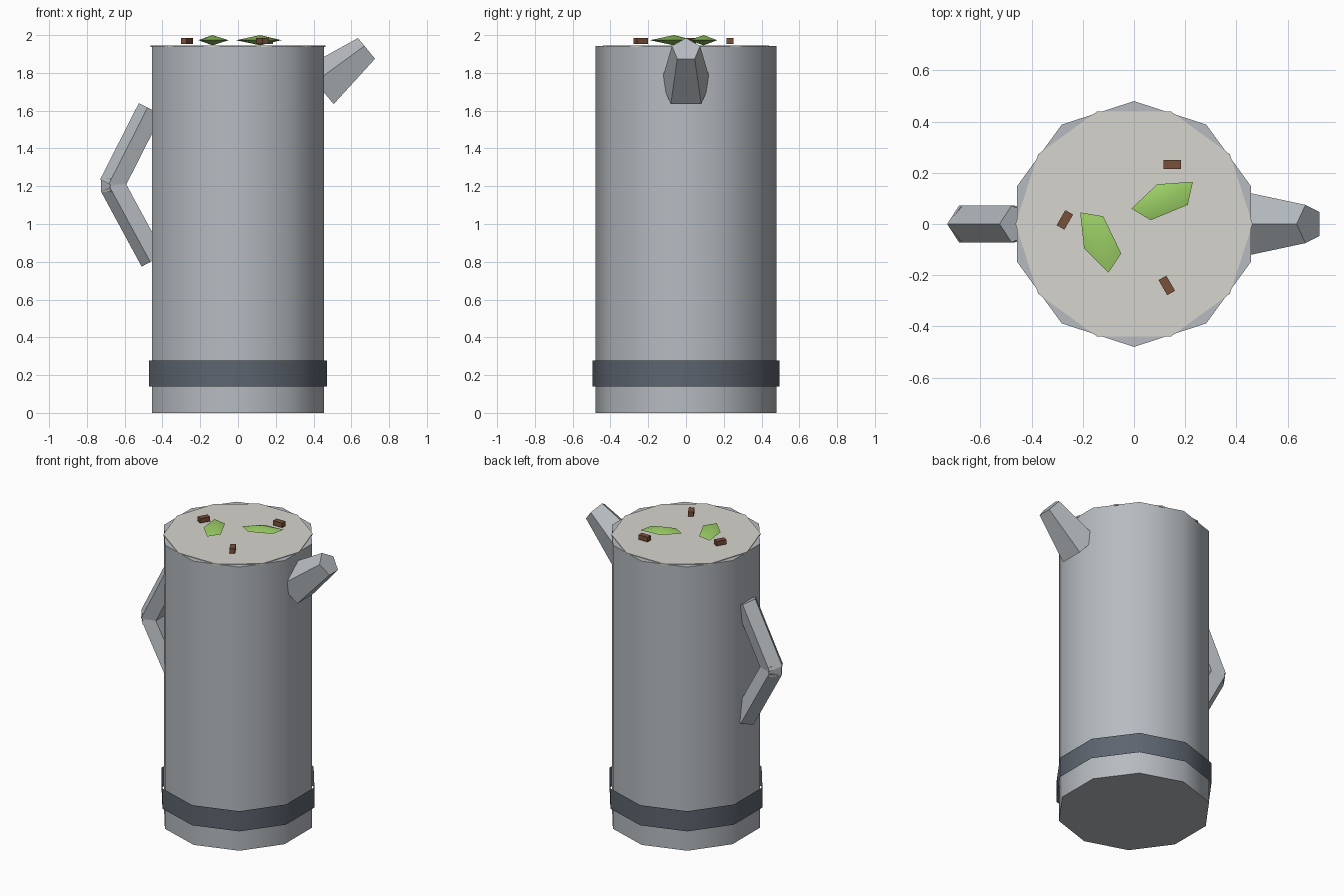
import bpy, bmesh, math
from mathutils import Vector, Matrix

if "Cube" in bpy.data.objects:
    bpy.data.objects.remove(bpy.data.objects["Cube"])


def material(name, rgb):
    m = bpy.data.materials.new(name)
    m.diffuse_color = (*rgb, 1.0)
    m.use_nodes = True
    m.node_tree.nodes["Principled BSDF"].inputs["Base Color"].default_value = m.diffuse_color
    return m


STEEL = material("brushed steel", (0.47, 0.50, 0.53))
BAND = material("dark band", (0.11, 0.13, 0.16))
FROTH = material("pale drink", (0.68, 0.66, 0.61))
LEAF = material("leaf green", (0.33, 0.62, 0.13))
BROWN = material("brown", (0.19, 0.08, 0.04))


def finish(name, bm, mat, smooth=None):
    bmesh.ops.recalc_face_normals(bm, faces=bm.faces)
    me = bpy.data.meshes.new(name)
    bm.to_mesh(me)
    bm.free()
    me.materials.append(mat)
    ob = bpy.data.objects.new(name, me)
    bpy.context.collection.objects.link(ob)
    if smooth:
        bpy.ops.object.select_all(action='DESELECT')
        ob.select_set(True)
        bpy.context.view_layer.objects.active = ob
        bpy.ops.object.shade_smooth_by_angle(angle=math.radians(smooth))
    return ob


def drum(name, n, r, z0, z1, mat, turn=0.0, caps=True):
    """Upright n-sided cylinder with a corner at angle 'turn'."""
    bm = bmesh.new()
    rings = [[bm.verts.new((r * math.cos(turn + math.tau * i / n),
                            r * math.sin(turn + math.tau * i / n), z))
              for i in range(n)] for z in (z0, z1)]
    for i in range(n):
        j = (i + 1) % n
        bm.faces.new((rings[0][i], rings[0][j], rings[1][j], rings[1][i]))
    if caps:
        bm.faces.new(rings[0])
        bm.faces.new(rings[1])
    return finish(name, bm, mat, 45)


def bar(name, a, b, ra, rb, ridge):
    """Five-sided bar in the xz plane from a to b, one corner along 'ridge'."""
    a, b = Vector((a[0], 0, a[1])), Vector((b[0], 0, b[1]))
    d = (b - a).normalized()
    u = Vector((ridge[0], 0, ridge[1]))
    u = (u - d * u.dot(d)).normalized()
    v = Vector((0, 1, 0))
    bm = bmesh.new()
    rings = [[bm.verts.new(c + r * (u * math.cos(math.tau * i / 5)
                                    + v * math.sin(math.tau * i / 5)))
              for i in range(5)] for c, r in ((a, ra), (b, rb))]
    for i in range(5):
        j = (i + 1) % 5
        bm.faces.new((rings[0][i], rings[0][j], rings[1][j], rings[1][i]))
    bm.faces.new(rings[0])
    bm.faces.new(rings[1])
    return finish(name, bm, STEEL)


# Ten-sided vessel, drink surface and open band
drum("vessel", 10, 0.48, 0, 1.942, STEEL, math.radians(90))
drum("drink_surface", 10, 0.463, 1.936, 1.946, FROTH)
drum("base_band", 10, 0.496, 0.14, 0.278, BAND, math.radians(90), caps=False)

# Tapered spout
bar("spout", (0.436, 1.72), (0.685, 1.924), 0.137, 0.0786, (-0.633, 0.774))

# Angled handle
bar("handle_upper", (-0.458, 1.606), (-0.663, 1.202), 0.075, 0.075, (-1, 0))
bar("handle_lower", (-0.444, 0.81), (-0.659, 1.207), 0.075, 0.075, (-1, 0))
bar("handle_joint", (-0.652, 1.17), (-0.652, 1.24), 0.073, 0.073, (-1, 0))


# Leaves: five-cornered pads pointed above and below
def leaf(name, outline):
    bm = bmesh.new()
    rim = [bm.verts.new((x, y, 1.973)) for x, y in outline]
    cx = sum(p[0] for p in outline) / 5
    cy = sum(p[1] for p in outline) / 5
    for z in (1.946, 2.0):
        tip = bm.verts.new((cx, cy, z))
        for i in range(5):
            bm.faces.new((rim[i], rim[(i + 1) % 5], tip))
    finish(name, bm, LEAF, 35)


leaf("leaf_left", [(-0.21, 0.045), (-0.12, 0.03), (-0.05, -0.115),
                   (-0.10, -0.19), (-0.195, -0.095)])
leaf("leaf_right", [(-0.01, 0.06), (0.09, 0.155), (0.23, 0.165),
                    (0.21, 0.075), (0.065, 0.015)])

# Small floating chips
for i, (x, y, deg) in enumerate([(0.15, 0.233, 0), (-0.27, 0.016, 60),
                                 (0.128, -0.24, -60)]):
    bm = bmesh.new()
    bmesh.ops.create_cube(bm, size=1, matrix=Matrix.Translation((x, y, 1.97))
                          @ Matrix.Rotation(math.radians(deg), 4, 'Z')
                          @ Matrix.Diagonal((0.068, 0.035, 0.032, 1)))
    finish("chip_%d" % (i + 1), bm, BROWN)
